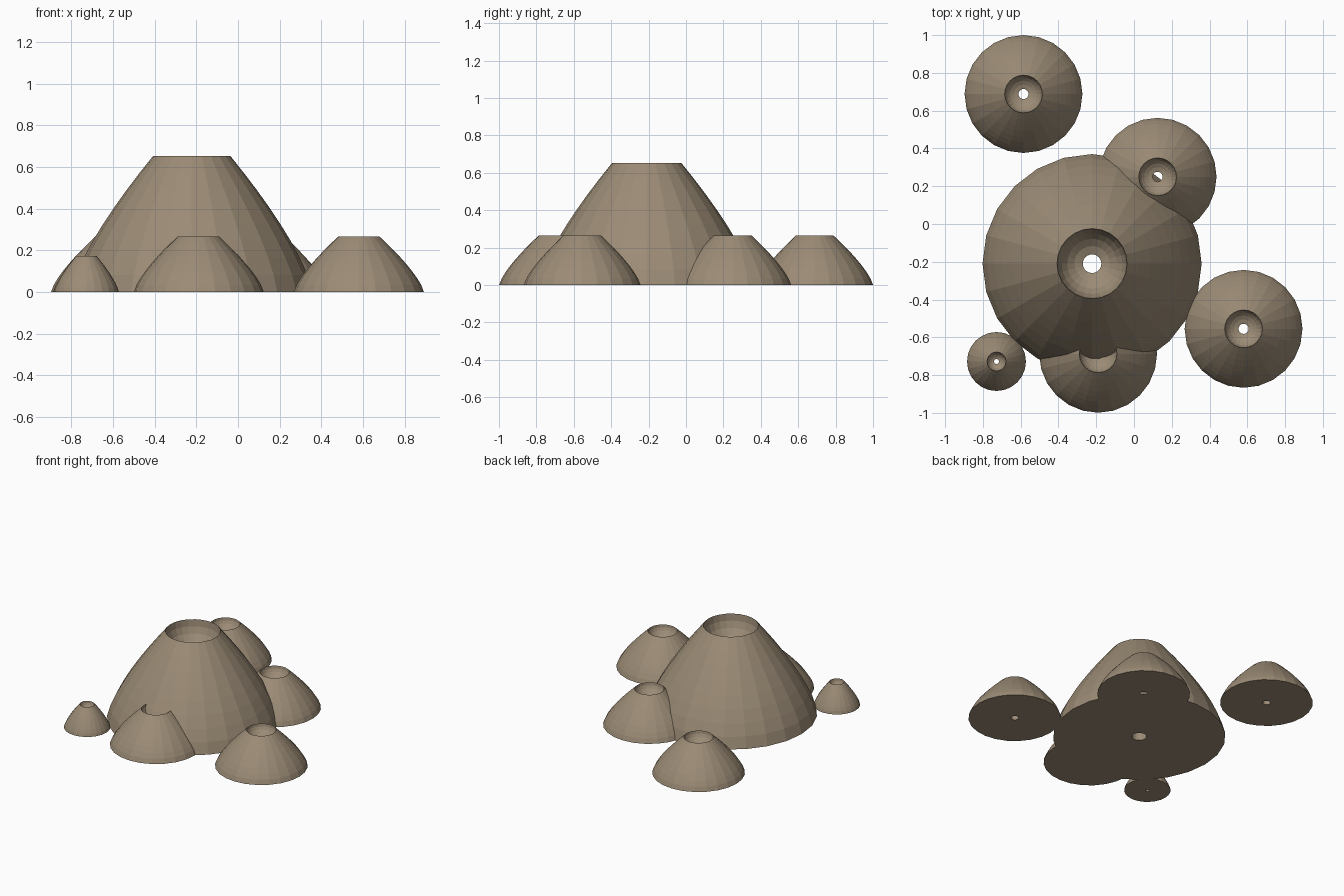
import bpy, math

if "Cube" in bpy.data.objects:
    bpy.data.objects.remove(bpy.data.objects["Cube"])

mat = bpy.data.materials.new("shell_tan")
mat.diffuse_color = (0.33, 0.26, 0.18, 1)
mat.use_nodes = True
mat.node_tree.nodes["Principled BSDF"].inputs["Base Color"].default_value = mat.diffuse_color

SIDES = 24
RINGS = 8


def profile(radius, height):
    """Closed cross-section (r, z): bulging wall, rim, bowl, narrow shaft."""
    rim, hole, depth = radius * 0.32, radius * 0.085, height * 0.28
    pts = []
    # outer wall from base to rim
    for i in range(RINGS + 1):
        t = i / RINGS
        pts.append((rim + (radius - rim) * (1 - t ** 1.35), height * t))
    # rounded bowl inside the rim
    for i in range(1, 6):
        a = i / 5 * math.pi / 2 * 0.85
        k = (1 - math.cos(a)) / (1 - math.cos(math.pi / 2 * 0.85))
        s = math.sin(a) / math.sin(math.pi / 2 * 0.85)
        pts.append((rim + (hole - rim) * k, height - depth * s))
    # shaft down to the base
    pts.append((hole, 0))
    return pts


def cone_shell(name, x, y, radius, height):
    pts = profile(radius, height)
    n = len(pts)
    verts, faces = [], []
    for s in range(SIDES):
        a = 2 * math.pi * s / SIDES
        verts += [(r * math.cos(a), r * math.sin(a), z) for r, z in pts]
    for s in range(SIDES):
        p, q = s * n, ((s + 1) % SIDES) * n
        for i in range(n):
            j = (i + 1) % n
            faces.append((p + i, q + i, q + j, p + j))
    mesh = bpy.data.meshes.new(name)
    mesh.from_pydata(verts, [], faces)
    mesh.materials.append(mat)
    ob = bpy.data.objects.new(name, mesh)
    ob.location = (x, y, 0)
    bpy.context.collection.objects.link(ob)
    return ob


# large central shell, four medium ones and one tiny one
cone_shell("large_shell", -0.222, -0.21, 0.58, 0.652)
for name, x, y in [("front_shell", -0.19, -0.687), ("right_shell", 0.58, -0.555),
                   ("back_right_shell", 0.125, 0.25), ("back_left_shell", -0.585, 0.688)]:
    cone_shell(name, x, y, 0.312, 0.265)
cone_shell("tiny_shell", -0.728, -0.728, 0.156, 0.172)
